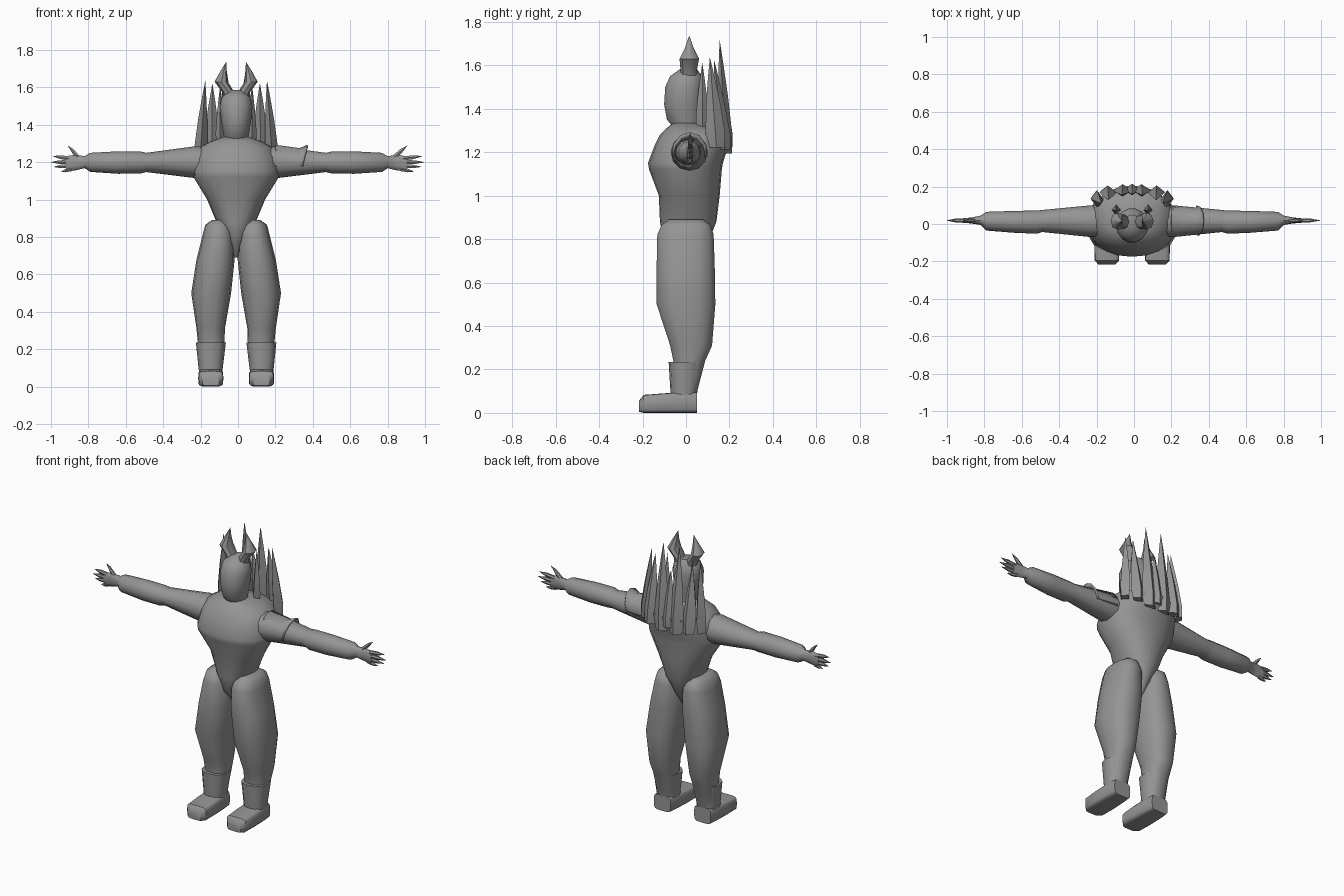
import bpy, bmesh, math

CX = -0.01  # centre plane of the body
grey = bpy.data.materials.new("plain grey")
grey.diffuse_color = (0.3, 0.3, 0.3, 1)


def finish(name, bm):
    bmesh.ops.remove_doubles(bm, verts=bm.verts, dist=0.0005)
    bmesh.ops.recalc_face_normals(bm, faces=bm.faces)
    me = bpy.data.meshes.new(name)
    bm.to_mesh(me)
    bm.free()
    me.materials.append(grey)
    ob = bpy.data.objects.new(name, me)
    bpy.context.collection.objects.link(ob)
    return ob


def loft(name, rings, axis="z", side=1, n=12, power=1.0):
    """Skin oval rings (position, a0, a1, b0, b1) stacked along an axis."""
    bm = bmesh.new()
    loops = []
    for pos, a0, a1, b0, b1 in rings:
        loop = []
        for i in range(n):
            t = 2 * math.pi * i / n
            c, s = math.cos(t), math.sin(t)
            a = (a0 + a1) / 2 + (a1 - a0) / 2 * math.copysign(abs(c) ** power, c)
            b = (b0 + b1) / 2 + (b1 - b0) / 2 * math.copysign(abs(s) ** power, s)
            x, y, z = {"x": (pos, a, b), "y": (a, pos, b), "z": (a, b, pos)}[axis]
            loop.append(bm.verts.new((CX + side * x, y, z)))
        loops.append(loop)
    for lo, hi in zip(loops, loops[1:]):
        for i in range(n):
            j = (i + 1) % n
            bm.faces.new((lo[i], lo[j], hi[j], hi[i]))
    bm.faces.new(loops[0])
    bm.faces.new(loops[-1])
    return finish(name, bm)


def spike(name, side, base, tip, w, d):
    """Leaf-shaped blade rising from the collar."""
    rings = []
    for t, k in ((-0.2, 0.8), (0, 1), (0.4, 0.72), (0.75, 0.33), (1, 0.01)):
        x, y, z = (p + (q - p) * t for p, q in zip(base, tip))
        rings.append((z, x - w * k, x + w * k, y - d * k, y + d * k))
    loft(name, rings, "z", side, 4)


# Torso, tapering to a point between the legs
loft("torso", [
    (0.69, -0.012, 0.012, -0.02, 0.04), (0.78, -0.05, 0.05, -0.1, 0.10),
    (0.88, -0.105, 0.105, -0.12, 0.14), (1.0, -0.155, 0.155, -0.125, 0.155),
    (1.12, -0.228, 0.228, -0.17, 0.165), (1.15, -0.23, 0.23, -0.175, 0.17),
    (1.23, -0.22, 0.22, -0.145, 0.195), (1.28, -0.195, 0.195, -0.12, 0.205),
    (1.31, -0.14, 0.14, -0.09, 0.15), (1.335, -0.07, 0.07, -0.06, 0.08)],
    n=20, power=0.9)

# Head
loft("head", [
    (1.31, -0.06, 0.06, -0.055, 0.07), (1.35, -0.068, 0.068, -0.09, 0.07),
    (1.42, -0.08, 0.08, -0.103, 0.08), (1.5, -0.088, 0.088, -0.098, 0.085),
    (1.55, -0.075, 0.075, -0.075, 0.075), (1.585, -0.035, 0.035, -0.025, 0.05)],
    n=14)

for side, tag in ((1, "right"), (-1, "left")):
    # Curved head horns
    loft(tag + "_horn", [
        (1.53, 0.0, 0.065, -0.03, 0.055), (1.575, 0.01, 0.075, -0.025, 0.05),
        (1.63, 0.045, 0.115, -0.03, 0.06), (1.68, 0.05, 0.088, -0.005, 0.035),
        (1.735, 0.052, 0.054, 0.014, 0.016)], "z", side, 8)

    # Collar blades
    spike(tag + "_outer_blade", side, (0.188, 0.135, 1.29), (0.165, 0.11, 1.635), 0.034, 0.045)
    spike(tag + "_middle_blade", side, (0.13, 0.17, 1.28), (0.127, 0.13, 1.62), 0.045, 0.035)
    spike(tag + "_inner_blade", side, (0.05, 0.18, 1.28), (0.055, 0.155, 1.715), 0.05, 0.033)
    spike(tag + "_head_strand", side, (0.085, 0.075, 1.35), (0.085, 0.075, 1.61), 0.025, 0.03)

    # Arm and palm
    loft(tag + "_arm", [
        (0.1, -0.07, 0.10, 1.12, 1.275), (0.22, -0.07, 0.10, 1.115, 1.285),
        (0.48, -0.043, 0.075, 1.147, 1.25), (0.51, -0.052, 0.072, 1.14, 1.257),
        (0.63, -0.047, 0.07, 1.138, 1.258), (0.78, -0.035, 0.065, 1.148, 1.25),
        (0.81, -0.005, 0.045, 1.168, 1.232), (0.86, 0.003, 0.035, 1.156, 1.24),
        (0.91, 0.007, 0.03, 1.15, 1.232)], "x", side)

    # Fingers and thumb: start x, start z, tip x, tip z, thickness
    reach = 0.015 if side == 1 else 0
    digits = ((0.89, 1.22, 0.98, 1.232, 0.013), (0.89, 1.2, 0.99, 1.2, 0.013),
              (0.89, 1.18, 0.975, 1.175, 0.012), (0.88, 1.162, 0.935, 1.15, 0.012),
              (0.84, 1.222, 0.9, 1.288, 0.018))
    for i, (x0, z0, x1, z1, r) in enumerate(digits):
        rings = []
        for t, k in ((0, 1), (0.55, 0.9), (1, 0.08)):
            x, z = x0 + (x1 + reach - x0) * t, z0 + (z1 - z0) * t
            rings.append((x, 0.019 - 0.011 * k, 0.019 + 0.011 * k, z - r * k, z + r * k))
        loft(f"{tag}_finger_{i + 1}" if i < 4 else tag + "_thumb", rings, "x", side, 6)

    # Leg
    loft(tag + "_leg", [
        (0.07, 0.08, 0.19, -0.05, 0.045), (0.24, 0.062, 0.205, -0.06, 0.09),
        (0.31, 0.06, 0.212, -0.075, 0.122), (0.5, 0.027, 0.24, -0.138, 0.138),
        (0.68, 0.008, 0.212, -0.138, 0.135), (0.82, 0.015, 0.177, -0.135, 0.13),
        (0.865, 0.03, 0.165, -0.115, 0.115), (0.89, 0.06, 0.13, -0.08, 0.08)],
        "z", side, 14, 0.85)

    # Boot cuff and shoe
    loft(tag + "_boot_cuff", [
        (0.07, 0.075, 0.198, -0.07, 0.048), (0.235, 0.055, 0.215, -0.08, 0.075)],
        "z", side, 12, 0.85)
    loft(tag + "_shoe", [
        (-0.217, 0.09, 0.18, 0.005, 0.055), (-0.195, 0.07, 0.2, 0.0, 0.083),
        (-0.1, 0.068, 0.203, 0.0, 0.09), (0.0, 0.073, 0.2, 0.0, 0.098),
        (0.05, 0.08, 0.193, 0.0, 0.095)], "y", side, 16, 0.4)

spike("centre_blade", 1, (0, 0.185, 1.28), (0, 0.16, 1.56), 0.045, 0.03)

# Single shoulder guard: faceted half shell with a raised, pointed rim
bm = bmesh.new()
rows = []
for x, r, point in ((0.2, 0.098, 0), (0.33, 0.08, 0.0), (0.34, 0.098, 0.03)):
    row = []
    for i in range(7):
        t = math.radians(-10 + 200 * i / 6)
        row.append(bm.verts.new((x + point * math.sin(max(t, 0)),
                                 0.017 - r * 0.85 * math.cos(t), 1.195 + r * math.sin(t))))
    rows.append(row)
for a, b in zip(rows, rows[1:]):
    for i in range(6):
        bm.faces.new((a[i], a[i + 1], b[i + 1], b[i]))
guard = finish("shoulder_guard", bm)
shell = guard.modifiers.new("thickness", "SOLIDIFY")
shell.thickness = 0.012

# Smooth shading with sharp edges kept
for ob in bpy.context.collection.objects:
    ob.select_set(True)
    bpy.context.view_layer.objects.active = ob
bpy.ops.object.shade_smooth_by_angle(angle=math.radians(40))
